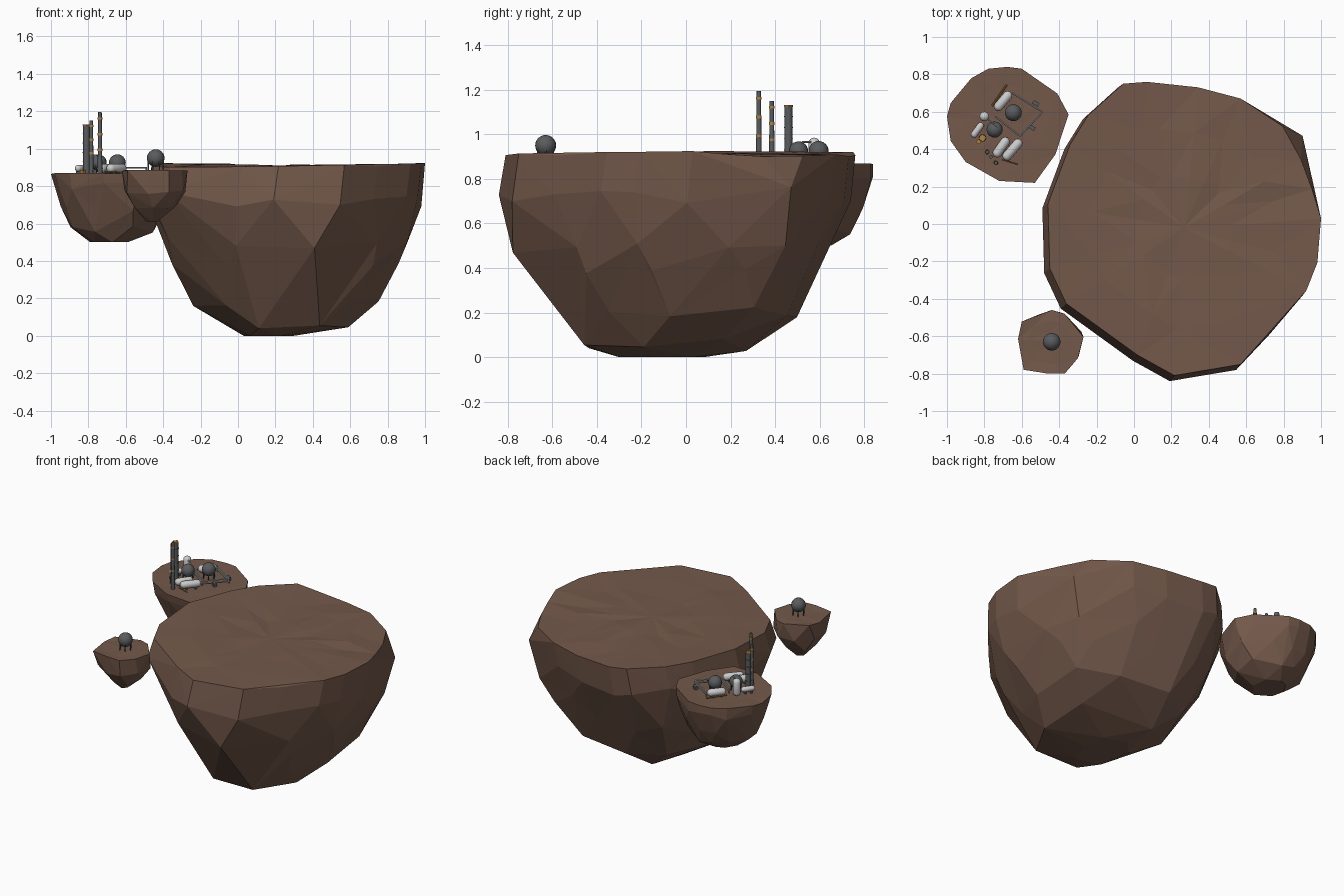
import bpy, bmesh, math, random
from mathutils import Vector

if "Cube" in bpy.data.objects:
    bpy.data.objects.remove(bpy.data.objects["Cube"])

random.seed(4)

def material(name, rgb):
    m = bpy.data.materials.new(name)
    m.diffuse_color = (*rgb, 1)
    m.use_nodes = True
    m.node_tree.nodes["Principled BSDF"].inputs["Base Color"].default_value = m.diffuse_color
    return m

ROCK = material("rock", (0.175, 0.1, 0.07))
DARK = material("dark_steel", (0.1, 0.105, 0.11))
PALE = material("pale_steel", (0.55, 0.56, 0.56))
PIPE = material("pipe_steel", (0.5, 0.5, 0.5))
AMBER = material("amber", (0.45, 0.22, 0.05))

def finish(bm, name, mat, smooth=False):
    me = bpy.data.meshes.new(name)
    bmesh.ops.recalc_face_normals(bm, faces=bm.faces)
    for f in bm.faces:
        f.smooth = smooth
    bm.to_mesh(me)
    bm.free()
    me.materials.append(mat)
    ob = bpy.data.objects.new(name, me)
    bpy.context.collection.objects.link(ob)
    if smooth:
        bpy.ops.object.select_all(action='DESELECT')
        ob.select_set(True)
        bpy.context.view_layer.objects.active = ob
        bpy.ops.object.shade_smooth_by_angle(angle=math.radians(40))
    return ob

def ring(outline, count, shift, box, lean):
    """Sample the outline, fit it to x0, x1, y0, y1 and lean it to the back right."""
    n, pts, out = len(outline), [], []
    for i in range(count):
        t = ((i + shift) / count * n) % n
        a, b = Vector(outline[int(t)]), Vector(outline[(int(t) + 1) % n])
        pts.append(a.lerp(b, t - int(t)))
    xs, ys = [p.x for p in pts], [p.y for p in pts]
    fit = lambda v, vs: 2 * (v - min(vs)) / (max(vs) - min(vs)) - 1
    x0, x1, y0, y1 = box
    for p in pts:
        u, v = fit(p.x, xs), fit(p.y, ys)
        s = 1 + (lean * math.copysign(min(abs(u), abs(v)), u) if u * v > 0 else 0)
        out.append(((x0 + x1 + u * s * (x1 - x0)) / 2, (y0 + y1 + v * s * (y1 - y0)) / 2))
    return out

def island(name, outline, layers, bump, rim=None, lean=0):
    """Faceted rock: hull around stacked rings, dented sides, uneven plateau."""
    bm = bmesh.new()
    top, bottom = layers[0][0], layers[-1][0]
    step = (top - bottom) * 0.05
    for k, (z, count, *box) in enumerate(layers):
        edge = z in (top, bottom)
        source = rim if rim and k == 0 else outline
        shift = 0.5 if k % 2 and count != len(outline) else 0
        for x, y in ring(source, count, shift, box, lean if k > 1 else 0):
            dz = random.uniform(-bump, 0) if z == top else 0 if edge else random.uniform(-step, step)
            bm.verts.new((x, y, z + dz))
    x0, x1, y0, y1 = layers[0][2:]
    c = Vector(((x0 + x1) / 2, (y0 + y1) / 2, 0))
    res = bmesh.ops.convex_hull(bm, input=bm.verts)
    spare = {v for v in res["geom_interior"] + res["geom_unused"] if isinstance(v, bmesh.types.BMVert)}
    bmesh.ops.delete(bm, geom=list(spare), context='VERTS')
    for v in bm.verts:
        if bottom + step < v.co.z < bottom + 0.68 * (top - bottom):
            s = 1 - random.uniform(-0.01, 0.03)
            v.co.x, v.co.y = c.x + (v.co.x - c.x) * s, c.y + (v.co.y - c.y) * s
    # plateau: merge, step inwards, roughen
    bm.normal_update()
    flat = [f for f in bm.faces if f.normal.z > 0.8 and f.calc_center_median().z > top - bump * 1.2]
    face = bmesh.ops.dissolve_faces(bm, faces=flat)["region"]
    for scale in (0.68, 0.35):
        new = bmesh.ops.extrude_face_region(bm, geom=face)["geom"]
        bmesh.ops.delete(bm, geom=face, context='FACES_ONLY')
        face = [g for g in new if isinstance(g, bmesh.types.BMFace)]
        for v in face[0].verts:
            k = scale / (0.68 if scale < 0.5 else 1)
            v.co.x, v.co.y = c.x + (v.co.x - c.x) * k, c.y + (v.co.y - c.y) * k
            v.co.z = top - bump * random.uniform(0.35, 0.85)
    bmesh.ops.poke(bm, faces=face)
    bmesh.ops.triangulate(bm, faces=bm.faces)
    return finish(bm, name, ROCK)

def rod(name, a, b, r, mat, r2=None, sides=12):
    a, b = Vector(a), Vector(b)
    bm = bmesh.new()
    bmesh.ops.create_cone(bm, cap_ends=True, segments=sides, radius1=r,
                          radius2=r if r2 is None else r2, depth=(b - a).length)
    bm.transform((b - a).to_track_quat('Z', 'Y').to_matrix().to_4x4())
    bmesh.ops.translate(bm, verts=bm.verts, vec=(a + b) / 2)
    return finish(bm, name, mat, sides > 4)

def capsule(name, a, b, r, mat):
    a, b = Vector(a), Vector(b)
    half = (b - a).length / 2 - r
    bm = bmesh.new()
    bmesh.ops.create_uvsphere(bm, u_segments=16, v_segments=9, radius=r)
    for v in bm.verts:
        v.co.z += half if v.co.z > 0 else -half
    bm.transform((b - a).to_track_quat('Z', 'Y').to_matrix().to_4x4())
    bmesh.ops.translate(bm, verts=bm.verts, vec=(a + b) / 2)
    return finish(bm, name, mat, True)

def box(name, centre, size, turn, mat):
    bm = bmesh.new()
    bmesh.ops.create_cube(bm, size=1)
    bmesh.ops.scale(bm, verts=bm.verts, vec=size)
    ob = finish(bm, name, mat)
    ob.location, ob.rotation_euler.z = centre, turn
    return ob

def sphere_tank(name, x, y, z, r, ground):
    bm = bmesh.new()
    bmesh.ops.create_uvsphere(bm, u_segments=20, v_segments=12, radius=r)
    bmesh.ops.translate(bm, verts=bm.verts, vec=(x, y, z))
    finish(bm, name, DARK, True)
    for i in range(6):
        c, s = math.cos(i * math.pi / 3), math.sin(i * math.pi / 3)
        rod(name + "_leg", (x + r * .85 * c, y + r * .85 * s, ground),
            (x + r * .85 * c, y + r * .85 * s, z), r * 0.08, DARK, sides=6)

# rocks: layers are z, point count, x0, x1, y0, y1
head = [(.05, .76), (.33, .73), (.56, .67)]
tail = [(1, .02), (.98, -.22), (.92, -.37), (.74, -.58), (.56, -.77), (.2, -.83), (0, -.72),
        (-.39, -.44), (-.48, -.25), (-.49, .1), (-.37, .42), (-.27, .58), (-.08, .75)]
island("main_island", head + [(.82, .52), (.92, .49), (.95, .3)] + tail,
       [(.927, 19, -.46, 1, -.81, .76), (.73, 19, -.49, .98, -.84, .74), (.5, 11, -.42, .92, -.77, .66),
        (.39, 10, -.36, .86, -.71, .6), (.2, 9, -.24, .75, -.59, .5), (.07, 7, -.08, .59, -.46, .28),
        (0, 6, .03, .3, -.3, .08)], 0.028,
       head + [(.79, .52), (.89, .34), (.95, .18)] + tail, 0.1)
island("plant_island",
       [(-.68, .84), (-.6, .83), (-.41, .7), (-.35, .59), (-.42, .38), (-.53, .23), (-.72, .24),
        (-.9, .34), (-.98, .45), (-1, .58), (-.98, .65), (-.87, .78), (-.78, .83)],
       [(.87, 13, -1, -.35, .22, .84), (.8, 13, -.985, -.36, .23, .84), (.68, 10, -.95, -.38, .27, .8),
        (.57, 9, -.9, -.45, .33, .74), (.5, 7, -.79, -.59, .4, .65)], 0.008)
island("tank_island",
       [(-.6, -.52), (-.44, -.46), (-.37, -.48), (-.27, -.6), (-.3, -.71), (-.37, -.79), (-.46, -.79),
        (-.59, -.77), (-.62, -.61)],
       [(.888, 9, -.62, -.27, -.8, -.46), (.77, 8, -.61, -.28, -.79, -.47),
        (.68, 6, -.55, -.33, -.74, -.52), (.61, 4, -.49, -.43, -.65, -.59)], 0.008)

# spherical tanks
sphere_tank("lone_sphere_tank", -.44, -.63, .95, .047, .875)
sphere_tank("east_sphere_tank", -.645, .595, .925, .045, .855)
sphere_tank("west_sphere_tank", -.745, .505, .925, .043, .855)

# lying tanks on saddles, and one upright tank
for ax, ay, bx, by, r in [(-.74, .61, -.66, .705, .025), (-.745, .36, -.675, .46, .025),
                          (-.695, .345, -.605, .45, .025), (-.865, .465, -.81, .54, .018)]:
    a, b = Vector((ax, ay, .895)), Vector((bx, by, .895))
    capsule("lying_tank", a, b, r, PALE)
    for t in (.28, .72):
        p = a.lerp(b, t)
        box("tank_saddle", (p.x, p.y, .875), (.012, r * 1.7, .03), math.atan2(by - ay, bx - ax), DARK)
capsule("upright_tank", (-.8, .575, .865), (-.8, .575, .985), .026, PALE)

# slim chimneys with amber bands
for x, y, top in [(-.738, .327, 1.195), (-.785, .385, 1.15)]:
    rod("chimney", (x, y, .86), (x, y, top), .013, DARK, .0095)
    for f in (.4, .65, .9):
        z = .86 + (top - .86) * f
        rod("chimney_band", (x, y, z - .006), (x, y, z + .006), .0125, AMBER)

# column with platforms
cx, cy = -.81, .46
rod("column", (cx, cy, .86), (cx, cy, 1.125), .018, DARK)
for z in (.93, .98, 1.03, 1.08):
    rod("column_ring", (cx, cy, z - .002), (cx, cy, z + .002), .021, DARK)
box("column_cap", (cx, cy, 1.127), (.03, .03, .007), .85, AMBER)

# pipe loop on short supports
loop = [(-.65, .7), (-.49, .6), (-.61, .47), (-.74, .575)]
for (ax, ay), (bx, by) in zip(loop[:3], loop[1:]):
    for z in (.898, .882):
        rod("loop_pipe", (ax, ay, z), (bx, by, z), .0045, PIPE, sides=8)
for x, y in loop:
    rod("loop_support", (x, y, .86), (x, y, .9), .004, PIPE, sides=8)

# connecting pipes
for a, b, r, mat in [((-.8, .575, .965), (-.73, .52, .965), .004, PIPE),
                     ((-.76, .63, .88), (-.68, .745, .88), .005, AMBER),
                     ((-.705, .345, .875), (-.62, .318, .875), .003, AMBER)]:
    rod("connecting_pipe", a, b, r, mat, sides=8)

# small sheds and drum
for name, x, y, size, turn, mat in [("north_shed", -.525, .645, (.035, .02, .025), -.55, DARK),
                                    ("south_shed", -.545, .515, (.035, .02, .025), -.55, DARK),
                                    ("pump_shed", -.83, .44, (.02, .02, .025), .85, AMBER)]:
    box(name, (x, y, .875), size, turn, mat)
rod("drum", (-.765, .36, .86), (-.765, .36, .89), .01, DARK)
